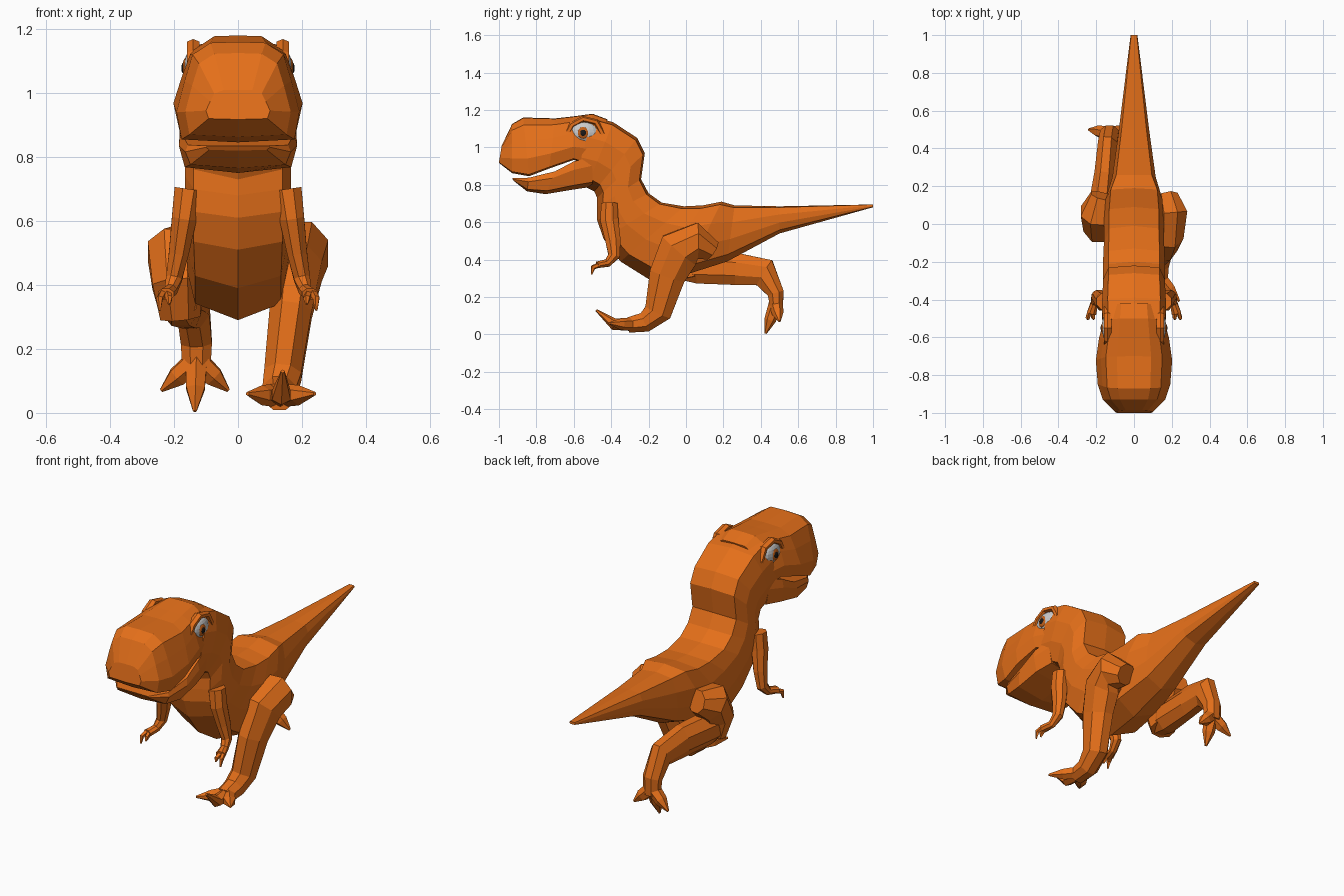
import bpy, bmesh, math
from mathutils import Vector


def material(name, rgb):
    m = bpy.data.materials.new(name)
    m.diffuse_color = (*rgb, 1)
    return m


ORANGE = material("orange_skin", (0.78, 0.16, 0.01))
WHITE = material("eye_white", (0.62, 0.62, 0.6))
IRIS = material("iris_orange", (0.55, 0.12, 0.01))
BLACK = material("pupil_black", (0.01, 0.01, 0.01))


def skin_rings(name, rings, mat=ORANGE):
    """Bridge equal-sized rings of points and cap both ends."""
    bm = bmesh.new()
    vs = [[bm.verts.new(p) for p in r] for r in rings]
    n = len(vs[0])
    for a, b in zip(vs, vs[1:]):
        for i in range(n):
            j = (i + 1) % n
            bm.faces.new((a[i], a[j], b[j], b[i]))
    bm.faces.new(vs[0])
    bm.faces.new(vs[-1][::-1])
    bmesh.ops.recalc_face_normals(bm, faces=bm.faces)
    me = bpy.data.meshes.new(name)
    bm.to_mesh(me)
    bm.free()
    me.materials.append(mat)
    ob = bpy.data.objects.new(name, me)
    bpy.context.collection.objects.link(ob)
    return ob


def loft(name, sections, half):
    """sections: (y_top, z_top, y_bottom, z_bottom, half_width);
    half: (width factor, 0 top .. 1 bottom) from top centre to bottom centre."""
    prof = half + [(-x, t) for x, t in half[-2:0:-1]]
    return skin_rings(name, [
        [(x * w, yt + (yb - yt) * t, zt + (zb - zt) * t) for x, t in prof]
        for yt, zt, yb, zb, w in sections])


def limb(name, pts, sides=8):
    """pts: (x, y, z, half_depth, half_width) along the limb."""
    rings = []
    for i, (x, y, z, d, w) in enumerate(pts):
        p = Vector((x, y, z))
        a = Vector(pts[max(i - 1, 0)][:3])
        b = Vector(pts[min(i + 1, len(pts) - 1)][:3])
        t = (b - a).normalized()
        s = Vector((1, 0, 0))
        s = (s - t * s.dot(t)).normalized()
        n = t.cross(s)
        angs = [2 * math.pi * (k + 0.5) / sides for k in range(sides)]
        rings.append([p + s * w * 1.05 * math.cos(q) + n * d * 1.05 * math.sin(q) for q in angs])
    return skin_rings(name, rings)


def ball(name, loc, scale, mat):
    bpy.ops.mesh.primitive_uv_sphere_add(segments=16, ring_count=10, radius=1, location=loc)
    ob = bpy.context.object
    ob.name = name
    ob.scale = scale
    ob.data.materials.append(mat)


# Neck, torso and tail in one loft
loft("body_and_tail", [
    (-0.50, 1.165, -0.60, 0.80, 0.165), (-0.39, 1.135, -0.53, 0.785, 0.17),
    (-0.26, 1.05, -0.49, 0.765, 0.165), (-0.22, 0.97, -0.475, 0.73, 0.165),
    (-0.24, 0.83, -0.475, 0.68, 0.165), (-0.20, 0.755, -0.475, 0.61, 0.165),
    (-0.13, 0.705, -0.44, 0.51, 0.165), (-0.01, 0.685, -0.35, 0.39, 0.16),
    (0.09, 0.69, -0.19, 0.29, 0.16), (0.19, 0.71, 0.00, 0.32, 0.15),
    (0.26, 0.69, 0.22, 0.39, 0.115), (0.50, 0.685, 0.50, 0.54, 0.08),
    (1.0, 0.695, 1.0, 0.68, 0.018)],
    [(0, 0), (0.82, 0.04), (1, 0.3), (1, 0.6), (0.84, 0.87), (0, 1)])

# Upper head and snout
loft("upper_head", [
    (-0.985, 1.01, -1.0, 0.92, 0.10), (-0.93, 1.125, -0.93, 0.87, 0.165),
    (-0.87, 1.16, -0.84, 0.855, 0.192), (-0.70, 1.155, -0.73, 0.895, 0.202),
    (-0.61, 1.165, -0.60, 0.94, 0.185), (-0.50, 1.18, -0.54, 0.92, 0.165),
    (-0.42, 1.15, -0.48, 0.92, 0.15)],
    [(0, 0), (0.45, 0.01), (0.74, 0.13), (0.87, 0.4), (1, 0.72), (0.92, 1), (0, 1.03)])

# Lower jaw
loft("lower_jaw", [
    (-0.93, 0.835, -0.92, 0.82, 0.10), (-0.84, 0.838, -0.85, 0.765, 0.165),
    (-0.70, 0.872, -0.75, 0.75, 0.185), (-0.60, 0.925, -0.60, 0.775, 0.182),
    (-0.50, 0.95, -0.50, 0.79, 0.16)],
    [(0, 0), (0.95, 0), (1, 0.3), (0.9, 0.85), (0, 1)])

for s, side in ((1, "right"), (-1, "left")):
    # Eyes and brows
    ball(f"eye_{side}", (s * 0.14, -0.545, 1.08), (0.03, 0.075, 0.055), WHITE)
    ball(f"iris_{side}", (s * 0.163, -0.55, 1.078), (0.011, 0.03, 0.032), IRIS)
    ball(f"pupil_{side}", (s * 0.171, -0.55, 1.078), (0.006, 0.016, 0.017), BLACK)
    limb(f"brow_{side}", [
        (s * 0.14, y, z, 0.016, 0.022) for y, z in
        ((-0.635, 1.075), (-0.61, 1.12), (-0.55, 1.152), (-0.48, 1.135), (-0.445, 1.07))], 6)

    # Arms with two fingers each
    limb(f"arm_{side}", [(s * x, y, z, d, w) for x, y, z, d, w in (
        (0.155, -0.41, 0.70, 0.045, 0.045), (0.168, -0.41, 0.61, 0.05, 0.04),
        (0.185, -0.39, 0.50, 0.042, 0.032), (0.20, -0.385, 0.42, 0.032, 0.026),
        (0.21, -0.42, 0.382, 0.022, 0.02), (0.225, -0.475, 0.372, 0.018, 0.026))])
    for k, (fx, fz) in enumerate(((0.245, 0.32), (0.215, 0.34))):
        limb(f"finger_{side}_{k}", [
            (s * (0.225 + (fx - 0.225) * 0.5), -0.465, 0.372, 0.014, 0.012),
            (s * fx, -0.497, 0.358, 0.013, 0.011), (s * fx, -0.505, fz, 0.004, 0.004)], 5)

# Planted right leg, stepping forward
limb("right_leg", [
    (0.17, 0.14, 0.45, 0.055, 0.065), (0.195, 0.06, 0.50, 0.10, 0.09),
    (0.185, -0.035, 0.45, 0.12, 0.08), (0.165, -0.10, 0.315, 0.10, 0.068),
    (0.14, -0.15, 0.12, 0.075, 0.06), (0.13, -0.22, 0.065, 0.055, 0.055),
    (0.13, -0.31, 0.05, 0.042, 0.05)])

# Trailing left leg, pushing off
limb("left_thigh", [
    (-0.17, 0.15, 0.53, 0.06, 0.06), (-0.195, 0.06, 0.50, 0.10, 0.09),
    (-0.19, 0.0, 0.40, 0.10, 0.08), (-0.18, 0.02, 0.30, 0.06, 0.065)])
limb("left_shin", [
    (-0.185, -0.03, 0.35, 0.06, 0.055), (-0.18, 0.06, 0.355, 0.085, 0.07),
    (-0.155, 0.27, 0.35, 0.088, 0.056), (-0.14, 0.42, 0.33, 0.08, 0.052),
    (-0.13, 0.48, 0.22, 0.045, 0.05), (-0.13, 0.485, 0.13, 0.034, 0.045)])

# Three clawed toes on each foot
feet = {
    "right": ((0.13, -0.27, 0.055), ((0.14, -0.48, 0.13), (0.24, -0.41, 0.06), (0.03, -0.41, 0.06))),
    "left": ((-0.13, 0.48, 0.165), ((-0.135, 0.425, 0.005), (-0.24, 0.50, 0.07), (-0.03, 0.50, 0.07))),
}
for side, (base, tips) in feet.items():
    b = Vector(base)
    for k, tip in enumerate(tips):
        t = Vector(tip)
        m = b.lerp(t, 0.55)
        if side == "right":
            m.z = 0.055
        limb(f"toe_{side}_{k}", [(*b, 0.036, 0.036), (*m, 0.03, 0.032), (*t, 0.006, 0.006)], 6)
